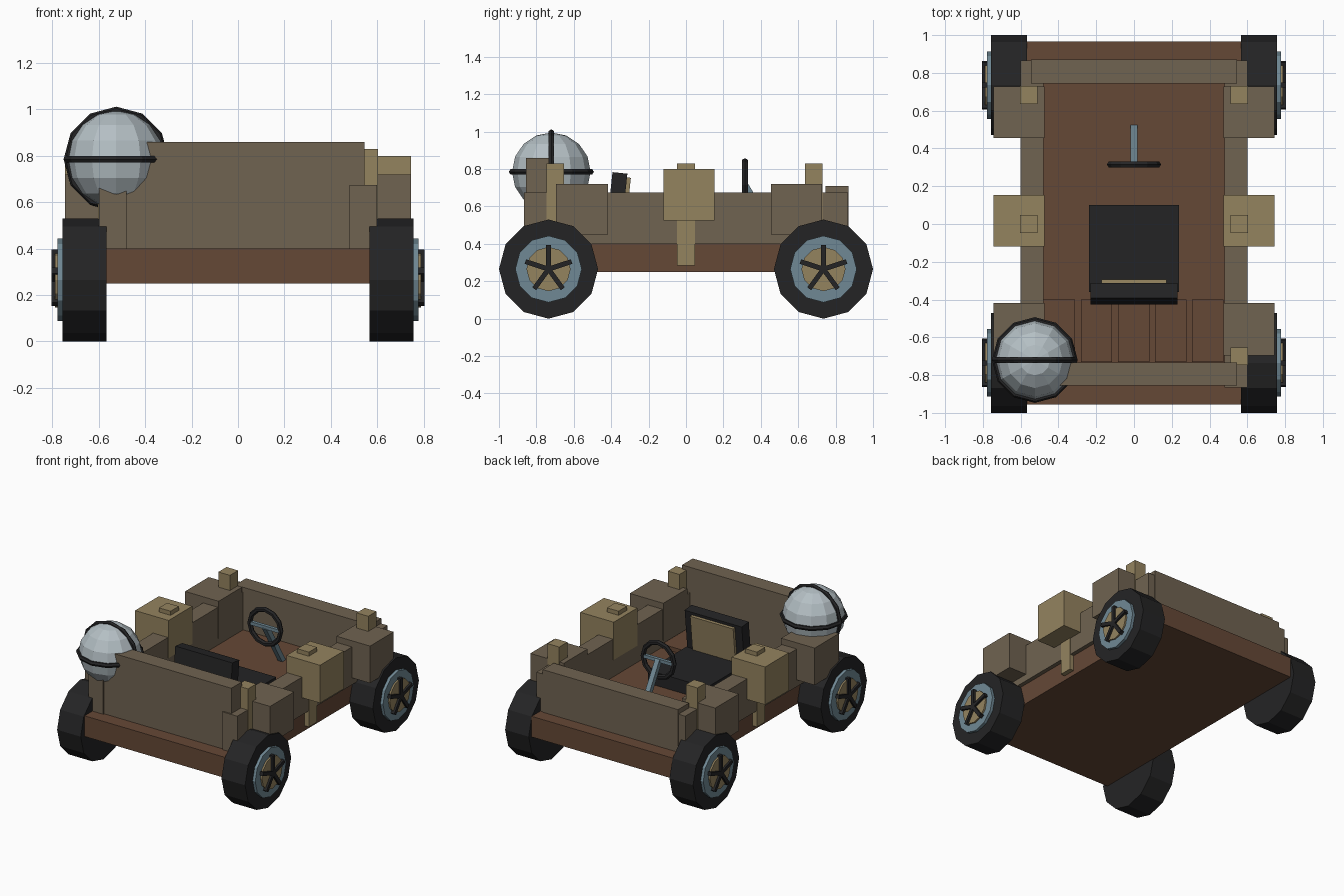
import bpy, bmesh, math
from mathutils import Matrix, Vector

if "Cube" in bpy.data.objects:
    bpy.data.objects.remove(bpy.data.objects["Cube"])


def srgb(r, g, b):
    f = lambda c: (c / 255 / 12.92) if c < 10 else ((c / 255 + 0.055) / 1.055) ** 2.4
    return (f(r), f(g), f(b), 1)


def mat(name, *rgb):
    m = bpy.data.materials.new(name)
    m.diffuse_color = srgb(*rgb)
    m.use_nodes = True
    m.node_tree.nodes["Principled BSDF"].inputs["Base Color"].default_value = m.diffuse_color
    return m


TAUPE = mat("taupe wood", 112, 99, 81)
KHAKI = mat("khaki", 148, 131, 95)
BROWN = mat("brown wood", 101, 72, 54)
BLACK = mat("black rubber", 36, 36, 37)
STEEL = mat("blue steel", 112, 137, 149)
GLASS = mat("pale grey", 180, 191, 196)


def finish(name, bm, material):
    bmesh.ops.recalc_face_normals(bm, faces=bm.faces)
    me = bpy.data.meshes.new(name)
    bm.to_mesh(me)
    bm.free()
    me.materials.append(material)
    ob = bpy.data.objects.new(name, me)
    bpy.context.collection.objects.link(ob)
    return ob


def box(name, material, x, y, z, rot=None):
    """Box from (min, max) ranges, optionally rotated about its centre."""
    bm = bmesh.new()
    c = Vector([(a[0] + a[1]) / 2 for a in (x, y, z)])
    s = [a[1] - a[0] for a in (x, y, z)]
    m = Matrix.Translation(c) @ (rot or Matrix()) @ Matrix.Diagonal((*s, 1))
    bmesh.ops.create_cube(bm, size=1, matrix=m)
    return finish(name, bm, material)


def sided(name, material, x, y, z):
    """Box and its mirror image across x."""
    box(name + "_right", material, x, y, z)
    box(name + "_left", material, (-x[1], -x[0]), y, z)


def disc(name, material, side, x0, x1, y, z, r):
    """12-sided cylinder along x with a vertex at the top."""
    bm = bmesh.new()
    m = Matrix.Translation((side * (x0 + x1) / 2, y, z)) @ Matrix.Rotation(math.pi / 2, 4, 'Y')
    bmesh.ops.create_cone(bm, cap_ends=True, segments=12, radius1=r, radius2=r,
                          depth=x1 - x0, matrix=m)
    return finish(name, bm, material)


def ring(name, material, centre, major, minor, rot=None, n=12, k=6):
    """Low-poly torus lying in xy before rotation."""
    bm = bmesh.new()
    m = Matrix.Translation(centre) @ (rot or Matrix())
    vs = []
    for i in range(n):
        a = 2 * math.pi * i / n
        vs.append([])
        for j in range(k):
            b = 2 * math.pi * j / k
            r = major + minor * math.cos(b)
            vs[-1].append(bm.verts.new(m @ Vector((r * math.cos(a), r * math.sin(a), minor * math.sin(b)))))
    for i in range(n):
        for j in range(k):
            p, q = vs[i], vs[(i + 1) % n]
            bm.faces.new((p[j], q[j], q[(j + 1) % k], p[(j + 1) % k]))
    return finish(name, bm, material)


# Chassis and floor planks
box("chassis", BROWN, (-.57, .57), (-.955, .965), (.25, .40))
for i in range(5):
    x = -.395 + .1965 * i
    box(f"floor_plank_{i}", BROWN, (x - .083, x + .083), (-.73, -.40), (.39, .43))

# Body walls
sided("side_wall", TAUPE, (.48, .60), (-.865, .865), (.40, .675))
box("front_panel", TAUPE, (-.545, .545), (-.855, -.733), (.40, .86))
box("rear_panel", TAUPE, (-.545, .545), (.745, .87), (.40, .71))

# Fender blocks, middle boxes and corner posts
sided("front_fender", TAUPE, (.475, .745), (-.695, -.417), (.45, .72))
sided("rear_fender", TAUPE, (.475, .745), (.455, .727), (.45, .72))
sided("side_box", KHAKI, (.475, .745), (-.12, .153), (.525, .80))
for part, y in (("front", -.70), ("middle", 0), ("rear", .683)):
    sided(part + "_post", KHAKI, (.51, .604), (y - .047, y + .047), (.285, .83))

# Wheels: tyre, rim, hub and five spokes
for side, sn in ((1, "right"), (-1, "left")):
    for y, yn in ((-.735, "front"), (.735, "rear")):
        n = f"{yn}_{sn}_"
        disc(n + "tyre", BLACK, side, .567, .757, y, .265, .265)
        disc(n + "rim", STEEL, side, .74, .778, y, .265, .178)
        disc(n + "hub", KHAKI, side, .75, .79, y, .265, .118)
        bm = bmesh.new()
        for i in range(5):
            m = (Matrix.Translation((side * .787, y, .265))
                 @ Matrix.Rotation(i * math.tau / 5, 4, 'X')
                 @ Matrix.Translation((0, 0, .065)) @ Matrix.Diagonal((.036, .026, .13, 1)))
            bmesh.ops.create_cube(bm, size=1, matrix=m)
        finish(n + "spokes", bm, BLACK)

# Seat with a backrest tipped slightly forward
tilt = Matrix.Rotation(math.radians(-6), 4, 'X')
box("seat_cushion", BLACK, (-.238, .238), (-.36, .10), (.39, .495))
box("seat_back", BLACK, (-.23, .23), (-.41, -.33), (.46, .78), tilt)
box("seat_back_pad", KHAKI, (-.173, .173), (-.335, -.308), (.50, .755), tilt)

# Steering wheel, crossbar and column
ring("steering_wheel", BLACK, (0, .315, .715), .125, .018, Matrix.Rotation(math.pi / 2, 4, 'X'))
box("steering_crossbar", STEEL, (-.12, .12), (.303, .327), (.703, .727))
p, q = Vector((0, .315, .715)), Vector((0, .51, .39))
bm = bmesh.new()
d = q - p
bmesh.ops.create_cube(bm, size=1, matrix=Matrix.Translation((p + q) / 2)
                      @ d.to_track_quat('Z', 'Y').to_matrix().to_4x4()
                      @ Matrix.Diagonal((.036, .036, d.length, 1)))
finish("steering_column", bm, STEEL)

# Globe with two crossing bands
C = (-.525, -.72, .785)
bm = bmesh.new()
bmesh.ops.create_uvsphere(bm, u_segments=12, v_segments=8, radius=.21, matrix=Matrix.Translation(C))
finish("globe", bm, GLASS)
ring("globe_band_level", BLACK, C, .21, .017)
ring("globe_band_upright", BLACK, C, .21, .017, Matrix.Rotation(math.pi / 2, 4, 'X'))
